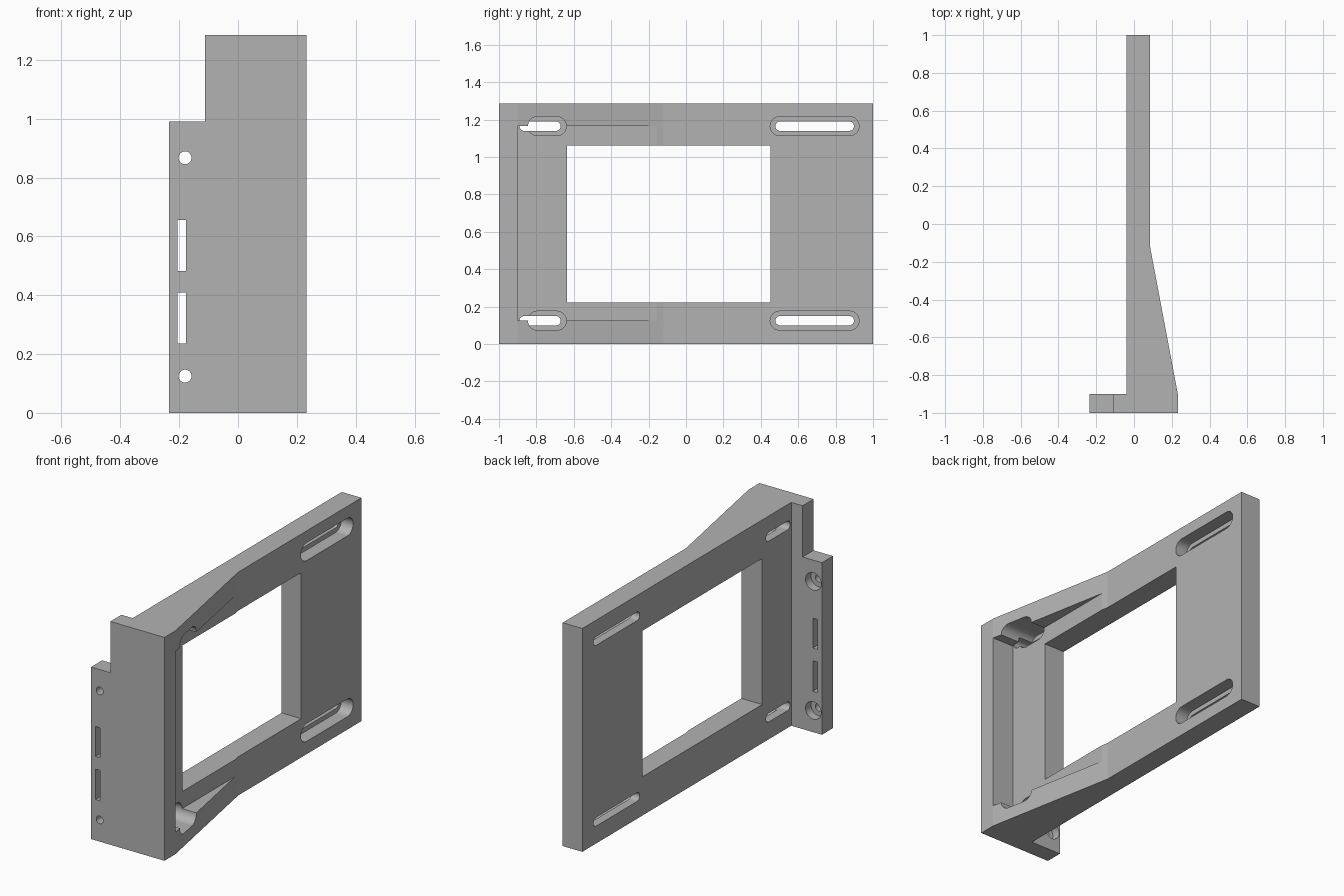
import bpy, bmesh, math
from mathutils import Vector

if "Cube" in bpy.data.objects:
    bpy.data.objects.remove(bpy.data.objects["Cube"])

HEIGHT = 1.285
grey = bpy.data.materials.new("light grey")
grey.diffuse_color = (0.45, 0.45, 0.45, 1)
grey.use_nodes = True
grey.node_tree.nodes["Principled BSDF"].inputs["Base Color"].default_value = grey.diffuse_color


def prism(name, points, direction):
    """Extrude a flat loop of 3D points along a direction."""
    bm = bmesh.new()
    face = bm.faces.new([bm.verts.new(p) for p in points])
    new = bmesh.ops.extrude_face_region(bm, geom=[face])["geom"]
    bmesh.ops.translate(bm, vec=Vector(direction),
                        verts=[v for v in new if isinstance(v, bmesh.types.BMVert)])
    bmesh.ops.recalc_face_normals(bm, faces=bm.faces)
    mesh = bpy.data.meshes.new(name)
    bm.to_mesh(mesh)
    bm.free()
    mesh.materials.append(grey)
    obj = bpy.data.objects.new(name, mesh)
    bpy.context.collection.objects.link(obj)
    return obj


def box(name, x0, x1, y0, y1, z0, z1):
    return prism(name, [(x0, y0, z0), (x1, y0, z0), (x1, y1, z0), (x0, y1, z0)],
                 (0, 0, z1 - z0))


def slot(name, x0, x1, y0, y1, z, r, n=16):
    """Round-ended slot running along y, cut through x."""
    pts = []
    for yc, start in ((y1 - r, -math.pi / 2), (y0 + r, math.pi / 2)):
        for i in range(n + 1):
            a = start + math.pi * i / n
            pts.append((x0, yc + r * math.cos(a), z + r * math.sin(a)))
    return prism(name, pts, (x1 - x0, 0, 0))


def hole(name, x, z, r, y0, y1, n=32):
    """Round hole along y."""
    pts = [(x + r * math.cos(2 * math.pi * i / n), y0,
            z + r * math.sin(2 * math.pi * i / n)) for i in range(n)]
    return prism(name, pts, (0, y1 - y0, 0))


# Bracket body: plate, front flange and sloping gusset in one top profile
profile = [(-0.235, -1), (0.232, -1), (0.232, -0.9), (0.085, -0.12),
           (0.085, 1), (-0.04, 1), (-0.04, -0.9), (-0.235, -0.9)]
bracket = prism("mounting_bracket", [(x, y, 0) for x, y in profile], (0, 0, HEIGHT))

cutters = [
    # Step at the top of the flange
    box("flange_step", -0.4, -0.112, -1.2, -0.8, 0.99, 1.5),
    # Recess between the two gussets
    box("gusset_recess", 0.092, 0.5, -0.9, -0.05, 0.125, 1.165),
    # Central window
    box("window", -0.3, 0.5, -0.635, 0.453, 0.223, 1.063),
]
# Counterbored slots in the plate corners
for z in (0.125, 1.165):
    cutters += [
        slot("rear_counterbore", 0.01, 0.5, 0.45, 0.925, z, 0.051),
        slot("rear_slot", -0.2, 0.05, 0.478, 0.898, z, 0.025),
        slot("front_counterbore", 0.01, 0.5, -0.845, -0.64, z, 0.051),
        slot("front_slot", -0.2, 0.1, -0.89, -0.67, z, 0.025),
    ]
# Screw holes and rectangular slits in the flange
for z in (0.125, 0.867):
    cutters += [hole("screw_hole", -0.18, z, 0.022, -1.2, -0.8),
                hole("screw_head_recess", -0.18, z, 0.05, -0.95, -0.8)]
for z0, z1 in ((0.235, 0.41), (0.483, 0.655)):
    cutters.append(box("flange_slit", -0.206, -0.177, -1.2, -0.8, z0, z1))

bpy.context.view_layer.objects.active = bracket
bracket.select_set(True)
for cutter in cutters:
    mod = bracket.modifiers.new(cutter.name, "BOOLEAN")
    mod.operation = "DIFFERENCE"
    mod.solver = "EXACT"
    mod.object = cutter
    bpy.ops.object.modifier_apply(modifier=mod.name)
    bpy.data.objects.remove(cutter)

bpy.ops.object.shade_smooth_by_angle(angle=math.radians(25))
# Keep the gusset creases, which bend gently, crisp
bm = bmesh.new()
bm.from_mesh(bracket.data)
for e in bm.edges:
    if len(e.link_faces) == 2 and all(abs(v.co.y + 0.12) < 0.001 or abs(v.co.y + 0.9) < 0.001
                                      for v in e.verts):
        e.smooth = False
for f in bm.faces:
    if max(abs(c) for c in f.normal) > 0.999:
        f.smooth = False
bm.to_mesh(bracket.data)
bm.free()
